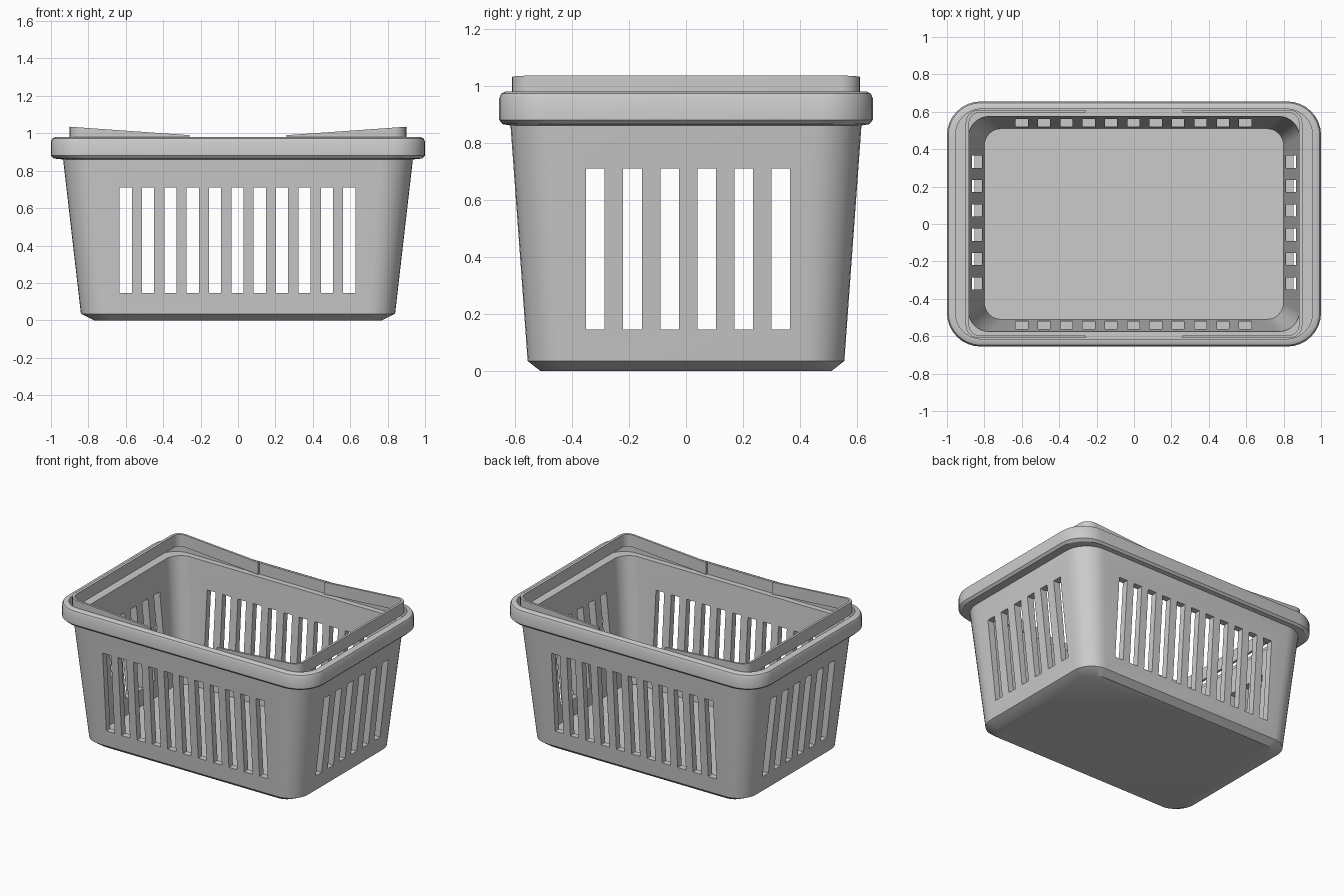
import bpy, bmesh, math

cube = bpy.data.objects.get("Cube")
if cube:
    bpy.data.objects.remove(cube, do_unlink=True)

grey = bpy.data.materials.new("light grey plastic")
grey.use_nodes = True
colour = (0.6, 0.6, 0.6, 1)
grey.diffuse_color = colour
grey.node_tree.nodes["Principled BSDF"].inputs["Base Color"].default_value = colour


def make_object(name, bm):
    bmesh.ops.recalc_face_normals(bm, faces=bm.faces)
    mesh = bpy.data.meshes.new(name)
    bm.to_mesh(mesh)
    bm.free()
    mesh.materials.append(grey)
    obj = bpy.data.objects.new(name, mesh)
    bpy.context.collection.objects.link(obj)
    return obj


def activate(obj):
    bpy.ops.object.select_all(action='DESELECT')
    obj.select_set(True)
    bpy.context.view_layer.objects.active = obj


def arc(cx, cy, r, start, steps):
    angles = [start + math.pi / 2 * i / steps for i in range(steps + 1)]
    return [(cx + r * math.cos(a), cy + r * math.sin(a)) for a in angles]


def rounded_rect(hx, hy, r, steps=8):
    points = []
    for k, (sx, sy) in enumerate([(1, 1), (-1, 1), (-1, -1), (1, -1)]):
        points += arc(sx * (hx - r), sy * (hy - r), r, k * math.pi / 2, steps)
    return points


# Basket shell: rings (half width, half depth, corner radius, height),
# up the outside, over the rim, down to the inner ledge and the floor
rings = [
    (.77, .51, .10, 0), (.84, .555, .14, .035), (.935, .615, .17, .86),
    (.985, .643, .18, .865), (1, .655, .18, .88), (1, .655, .18, .955),
    (.993, .648, .175, .972), (.975, .632, .16, .98), (.955, .615, .14, .98),
    (.955, .615, .14, .90), (.885, .575, .11, .90), (.80, .51, .09, .035),
]
bm = bmesh.new()
loops = [[bm.verts.new((x, y, z)) for x, y in rounded_rect(hx, hy, r)]
         for hx, hy, r, z in rings]
for low, high in zip(loops, loops[1:]):
    for i in range(len(low)):
        j = (i + 1) % len(low)
        bm.faces.new((low[i], low[j], high[j], high[i]))
bm.faces.new(loops[0])
bm.faces.new(loops[-1])
basket = make_object("basket", bm)


# Slots: rows of boxes cut through opposite walls
def slot_cutter(name, count, pitch, offset, along_x):
    bm = bmesh.new()
    for i in range(count):
        c = (i - (count - 1) / 2) * pitch + offset
        made = bmesh.ops.create_cube(bm, size=1)["verts"]
        for v in made:
            a, b = c + v.co.x * .065, v.co.y * 2.4
            v.co = (a, b, .4275 + v.co.z * .565) if along_x else (b, a, .4275 + v.co.z * .565)
    obj = make_object(name, bm)
    obj.hide_render = True
    return obj


for cutter in (slot_cutter("long_wall_slots", 11, .1195, -.003, True),
               slot_cutter("end_wall_slots", 6, .13, .0075, False)):
    mod = basket.modifiers.new("slots", 'BOOLEAN')
    mod.operation = 'DIFFERENCE'
    mod.solver = 'EXACT'
    mod.object = cutter
    activate(basket)
    bpy.ops.object.modifier_apply(modifier=mod.name)
    bpy.data.objects.remove(cutter, do_unlink=True)


# Handles: thin U-shaped straps, rising away from their pivots
def handle(name, side):
    def path(hx, hy, r):
        return ([(.26, -hy)] + arc(hx - r, r - hy, r, -math.pi / 2, 6)
                + arc(hx - r, hy - r, r, 0, 6) + [(.26, hy)])

    def base(x):
        return .905 + .045 * (x - .26) / .64

    bm = bmesh.new()
    sections = []
    for (ox, oy), (ix, iy) in zip(path(.90, .61, .07), path(.882, .595, .055)):
        corners = [(ox, oy, 0), (ox, oy, .085), (ix, iy, .085), (ix, iy, 0)]
        sections.append([bm.verts.new((side * x, y, base(x) + h)) for x, y, h in corners])
    for a, b in zip(sections, sections[1:]):
        for i in range(4):
            j = (i + 1) % 4
            bm.faces.new((a[i], a[j], b[j], b[i]))
    bm.faces.new(sections[0])
    bm.faces.new(sections[-1])
    return make_object(name, bm)


parts = [basket, handle("left_handle", 1), handle("right_handle", -1)]
for part in parts:
    activate(part)
    bpy.ops.object.shade_smooth_by_angle(angle=math.radians(30))
